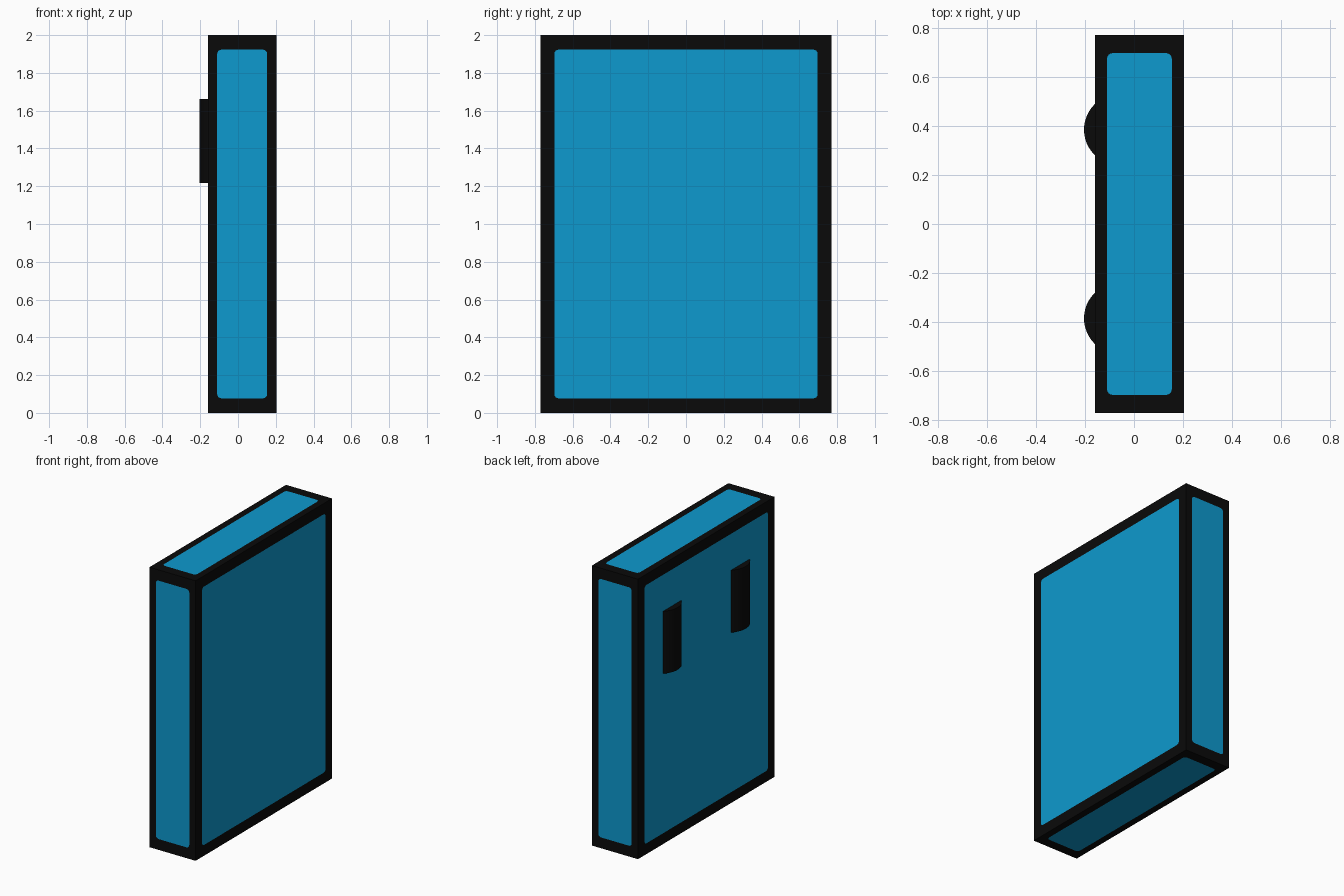
import bpy, bmesh, math
from mathutils import Vector

if "Cube" in bpy.data.objects:
    bpy.data.objects.remove(bpy.data.objects["Cube"])


def material(name, rgb):
    m = bpy.data.materials.new(name)
    m.diffuse_color = (*rgb, 1)
    m.use_nodes = True
    m.node_tree.nodes["Principled BSDF"].inputs["Base Color"].default_value = m.diffuse_color
    return m


BLACK = material("black", (0.003, 0.003, 0.003))
BLUE = material("blue", (0.004, 0.32, 0.62))

LO, HI = Vector((-0.16, -0.77, 0)), Vector((0.204, 0.77, 2.0))
MARGIN = Vector((0.05, 0.073, 0.077))
RADIUS, STEPS = 0.022, 4


def add_object(name, bm, mats):
    me = bpy.data.meshes.new(name)
    bm.to_mesh(me)
    bm.free()
    for m in mats:
        me.materials.append(m)
    ob = bpy.data.objects.new(name, me)
    bpy.context.collection.objects.link(ob)
    return ob


def framed_side(bm, axis, top):
    """One box side: a round-cornered blue panel flush in a black border."""
    u, v = (axis + 1) % 3, (axis + 2) % 3

    def vert(a, b):
        p = Vector()
        p[axis], p[u], p[v] = (HI if top else LO)[axis], a, b
        return bm.verts.new(p)

    outer, arcs = [], []
    for i, (su, sv) in enumerate(((1, 1), (0, 1), (0, 0), (1, 0))):
        outer.append(vert(HI[u] if su else LO[u], HI[v] if sv else LO[v]))
        inset = MARGIN + Vector((RADIUS,) * 3)
        cu = HI[u] - inset[u] if su else LO[u] + inset[u]
        cv = HI[v] - inset[v] if sv else LO[v] + inset[v]
        angles = [math.pi / 2 * (i + k / STEPS) for k in range(STEPS + 1)]
        arcs.append([vert(cu + RADIUS * math.cos(t), cv + RADIUS * math.sin(t)) for t in angles])
    bm.faces.new([w for arc in arcs for w in arc]).material_index = 1
    for i in range(4):
        j = (i + 1) % 4
        bm.faces.new((outer[i], outer[j], arcs[j][0], arcs[i][-1]))
        for a, b in zip(arcs[i], arcs[i][1:]):
            bm.faces.new((outer[i], b, a))


# Slab body with a panel on each of its six sides
bm = bmesh.new()
for axis in range(3):
    for top in (False, True):
        framed_side(bm, axis, top)
bmesh.ops.remove_doubles(bm, verts=bm.verts, dist=0.0001)
bmesh.ops.recalc_face_normals(bm, faces=bm.faces)
add_object("slab_body", bm, (BLACK, BLUE))

# Two upright rounded eyes: cylinders half sunk into the -x side
for name, y in (("left_eye", -0.385), ("right_eye", 0.385)):
    bm = bmesh.new()
    bmesh.ops.create_cone(bm, cap_ends=True, segments=48, radius1=0.145,
                          radius2=0.145, depth=0.445)
    bmesh.ops.translate(bm, verts=bm.verts, vec=(-0.059, y, 1.44))
    for f in bm.faces:
        f.smooth = len(f.verts) == 4
    for e in bm.edges:
        e.smooth = e.calc_face_angle() < math.radians(30)
    add_object(name, bm, (BLACK,))
